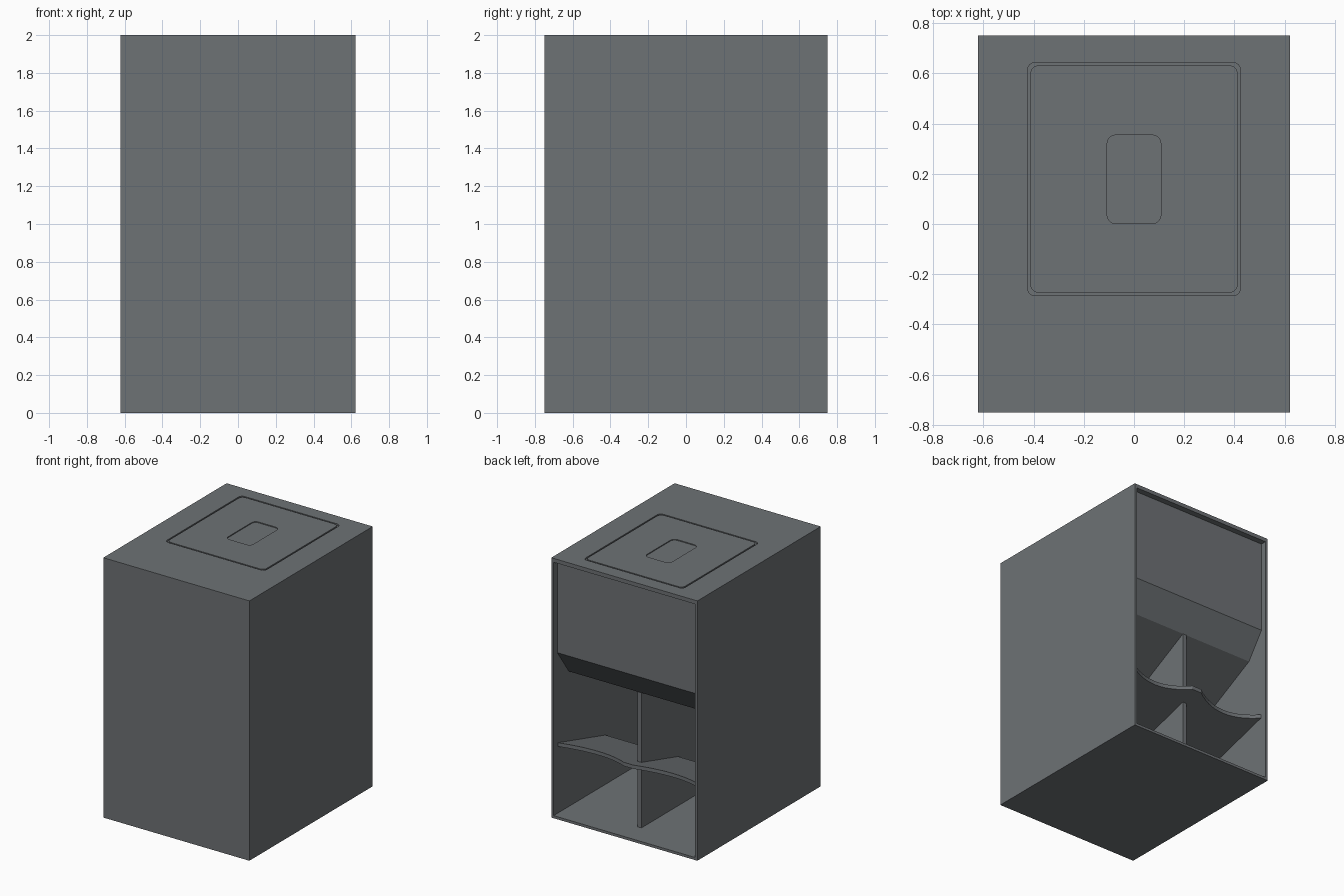
import bpy, bmesh, math

if "Cube" in bpy.data.objects:
    bpy.data.objects.remove(bpy.data.objects["Cube"])

W, D, H, T = 0.622, 0.75, 2.0, 0.02   # half width, half depth, height, wall

# dark slate finish shared by every part
slate = bpy.data.materials.new("dark_slate")
slate.diffuse_color = (0.155, 0.168, 0.178, 1)
slate.use_nodes = True
slate.node_tree.nodes["Principled BSDF"].inputs["Base Color"].default_value = slate.diffuse_color


def prism(name, pts, lo, hi, place):
    """Extrude a closed 2D outline from lo to hi; place maps (a, b, c) to xyz."""
    bm = bmesh.new()
    a = [bm.verts.new(place(p[0], p[1], lo)) for p in pts]
    b = [bm.verts.new(place(p[0], p[1], hi)) for p in pts]
    bm.faces.new(a)
    bm.faces.new(b)
    for i in range(len(pts)):
        j = (i + 1) % len(pts)
        bm.faces.new((a[i], a[j], b[j], b[i]))
    bmesh.ops.recalc_face_normals(bm, faces=bm.faces)
    me = bpy.data.meshes.new(name)
    bm.to_mesh(me)
    bm.free()
    me.materials.append(slate)
    ob = bpy.data.objects.new(name, me)
    bpy.context.collection.objects.link(ob)
    return ob


def flat(x, y, z):
    return (x, y, z)


def side(y, z, x):
    return (x, y, z)


def box(name, x0, x1, y0, y1, z0, z1):
    return prism(name, [(x0, y0), (x1, y0), (x1, y1), (x0, y1)], z0, z1, flat)


def rounded(x, y0, y1, r, n=6):
    pts = []
    corners = [(x - r, y1 - r), (-x + r, y1 - r), (-x + r, y0 + r), (x - r, y0 + r)]
    for k, (cx, cy) in enumerate(corners):
        for i in range(n + 1):
            t = math.pi / 2 * (k + i / n)
            pts.append((cx + r * math.cos(t), cy + r * math.sin(t)))
    return pts


def cut(ob, pts, z0, z1):
    cutter = prism("cutter", pts, z0, z1, flat)
    cutter.hide_render = True
    mod = ob.modifiers.new("recess", 'BOOLEAN')
    mod.operation = 'DIFFERENCE'
    mod.solver = 'EXACT'
    mod.object = cutter
    bpy.context.view_layer.objects.active = ob
    bpy.ops.object.modifier_apply(modifier=mod.name)
    bpy.data.objects.remove(cutter)


# outer cabinet, open at the back
for s, label in ((-1, "left"), (1, "right")):
    box(label + "_wall", *sorted((s * W, s * (W - T))), -D, D, 0, H)
IW = W - T
box("front_wall", -IW, IW, -D, -D + T, 0, H)
box("floor", -IW, IW, -D + T, D, 0.0, T)
top = box("top_panel", -IW, IW, -D + T, D, H - 0.03, H)

# inset lid with a groove around it and a shallow grip recess
cut(top, rounded(0.424, -0.285, 0.643, 0.03), H - 0.012, H + 0.1)
lid = prism("lid", rounded(0.413, -0.274, 0.632, 0.035), H - 0.012, H, flat)
cut(lid, rounded(0.107, 0.001, 0.354, 0.035), H - 0.007, H + 0.1)

# back panel folding into a chamfer, then a long slope down to the front
hood = [(0.705, H - 0.03), (0.705, 1.257), (0.565, 1.06), (-0.73, 0.39),
        (-0.73, 0.42), (0.55, 1.085), (0.68, 1.265), (0.68, H - 0.03)]
prism("hood_panel", hood, -IW, IW, side)

# central divider under the slope
divider = [(0.565, T), (0.565, 1.065), (-0.73, 0.40), (-0.73, T)]
prism("divider", divider, -0.016, 0.016, side)

# sloping shelf with two scalloped bays along the back edge
edge = []
N = 14
for i in range(N + 1):
    t = i / N
    edge.append((IW + (0.04 - IW) * t, 0.70 - 0.09 * (1 - (2 * t - 1) ** 2)))
outline = edge + [(-x, y) for x, y in reversed(edge)] + [(-IW, 0.12), (IW, 0.12)]
prism("scalloped_shelf", outline, 0.533, 0.562,
      lambda x, y, z: (x, y, z - 0.28 * (0.70 - y)))
